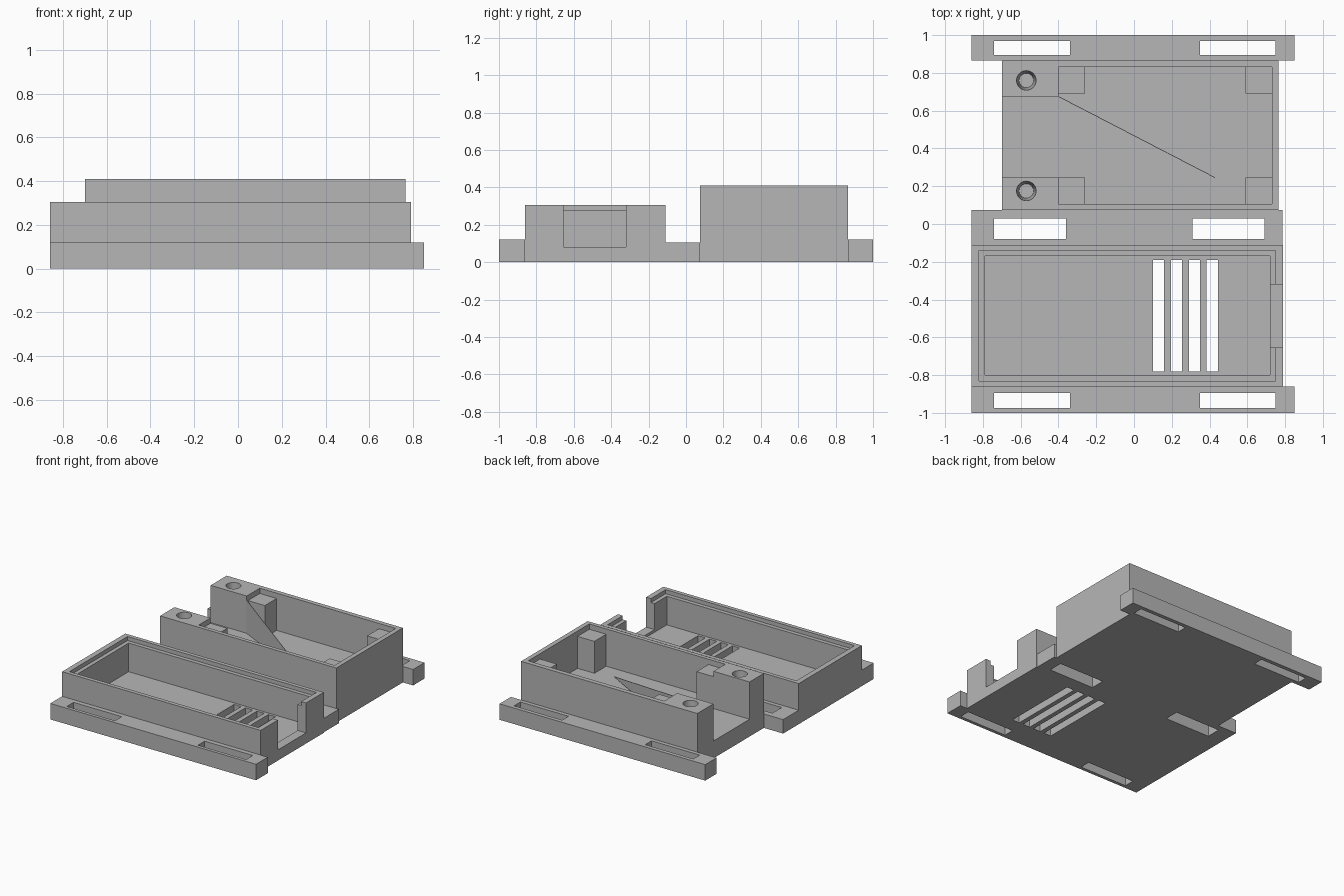
import bpy
import bmesh
from mathutils import Vector

if "Cube" in bpy.data.objects:
    bpy.data.objects.remove(bpy.data.objects["Cube"], do_unlink=True)

grey = bpy.data.materials.new("plain grey")
grey.use_nodes = True
colour = (0.47, 0.47, 0.47, 1)
grey.diffuse_color = colour
grey.node_tree.nodes["Principled BSDF"].inputs["Base Color"].default_value = colour


def add_object(name, bm):
    bmesh.ops.recalc_face_normals(bm, faces=bm.faces)
    mesh = bpy.data.meshes.new(name)
    bm.to_mesh(mesh)
    bm.free()
    mesh.materials.append(grey)
    ob = bpy.data.objects.new(name, mesh)
    bpy.context.scene.collection.objects.link(ob)
    return ob


def box(name, x, y, z):
    bm = bmesh.new()
    bmesh.ops.create_cube(bm, size=1)
    for v in bm.verts:
        v.co = Vector([a + (c + 0.5) * (b - a) for c, (a, b) in zip(v.co, (x, y, z))])
    return add_object(name, bm)


def tapered_hole(x, y, top, depth):
    bm = bmesh.new()
    bmesh.ops.create_cone(bm, cap_ends=True, segments=32, radius1=0.038, radius2=0.052, depth=depth)
    bmesh.ops.translate(bm, verts=bm.verts, vec=(x, y, top + 0.005 - depth / 2))
    return add_object("hole_cutter", bm)


def carve(ob, cutters):
    for cutter in cutters:
        cutter.hide_render = True
        mod = ob.modifiers.new("cut", 'BOOLEAN')
        mod.operation = 'DIFFERENCE'
        mod.solver = 'EXACT'
        mod.object = cutter
    graph = bpy.context.evaluated_depsgraph_get()
    mesh = bpy.data.meshes.new_from_object(ob.evaluated_get(graph))
    ob.modifiers.clear()
    ob.data = mesh
    for cutter in cutters:
        bpy.data.objects.remove(cutter, do_unlink=True)


def cutter(x, y, z):
    return box("cutter", x, y, z)


THROUGH = (-0.1, 0.6)

# Strap rails, each with two long windows
rails = [
    ("front_rail", (-0.86, 0.85), (-1, -0.86), 0.12, (-0.975, -0.895), ((-0.74, -0.34), (0.35, 0.75))),
    ("middle_rail", (-0.86, 0.785), (-0.11, 0.075), 0.105, (-0.08, 0.03), ((-0.74, -0.36), (0.31, 0.69))),
    ("back_rail", (-0.86, 0.85), (0.865, 1), 0.12, (0.895, 0.97), ((-0.74, -0.34), (0.35, 0.75))),
]
for name, x, y, height, window_y, windows in rails:
    rail = box(name, x, y, (0, height))
    carve(rail, [cutter(w, window_y, THROUGH) for w in windows])

# Front tray: cavity, lid rebate, end opening and vent slots
tray = box("front_tray", (-0.86, 0.79), (-0.86, -0.11), (0, 0.305))
cuts = [
    cutter((-0.79, 0.72), (-0.80, -0.17), (0.06, 0.5)),
    cutter((-0.82, 0.75), (-0.83, -0.14), (0.275, 0.5)),
    cutter((0.6, 0.9), (-0.655, -0.32), (0.08, 0.5)),
]
for i in range(4):
    left = 0.1 + i * 0.095
    cuts.append(cutter((left, left + 0.06), (-0.78, -0.19), THROUGH))
carve(tray, cuts)

# Back tray: main cavity and open end channel leave two screw blocks
FLOOR = 0.13
back = box("back_tray", (-0.70, 0.765), (0.075, 0.865), (0, 0.41))
carve(back, [
    cutter((-0.40, 0.73), (0.105, 0.83), (FLOOR, 0.6)),
    cutter((-0.9, -0.3), (0.245, 0.675), (FLOOR, 0.6)),
    tapered_hole(-0.57, 0.76, 0.41, 0.25),
    tapered_hole(-0.57, 0.175, 0.41, 0.25),
])

# Four corner posts that carry the lid
for end, x in (("open_end", (-0.40, -0.26)), ("closed_end", (0.59, 0.73))):
    for side, y in (("front", (0.105, 0.245)), ("back", (0.69, 0.83))):
        box(f"{end}_{side}_post", x, y, (FLOOR, 0.37))

# Thin triangular web crossing the back tray
bm = bmesh.new()
corners = [(-0.40, 0.675, FLOOR), (-0.40, 0.675, 0.38), (0.43, 0.245, 0.15)]
rings = [[bm.verts.new((x, y + dy, z)) for x, y, z in corners] for dy in (-0.002, 0.002)]
bm.faces.new(rings[0])
bm.faces.new(rings[1])
for i in range(3):
    j = (i + 1) % 3
    bm.faces.new((rings[0][i], rings[0][j], rings[1][j], rings[1][i]))
add_object("diagonal_web", bm)
